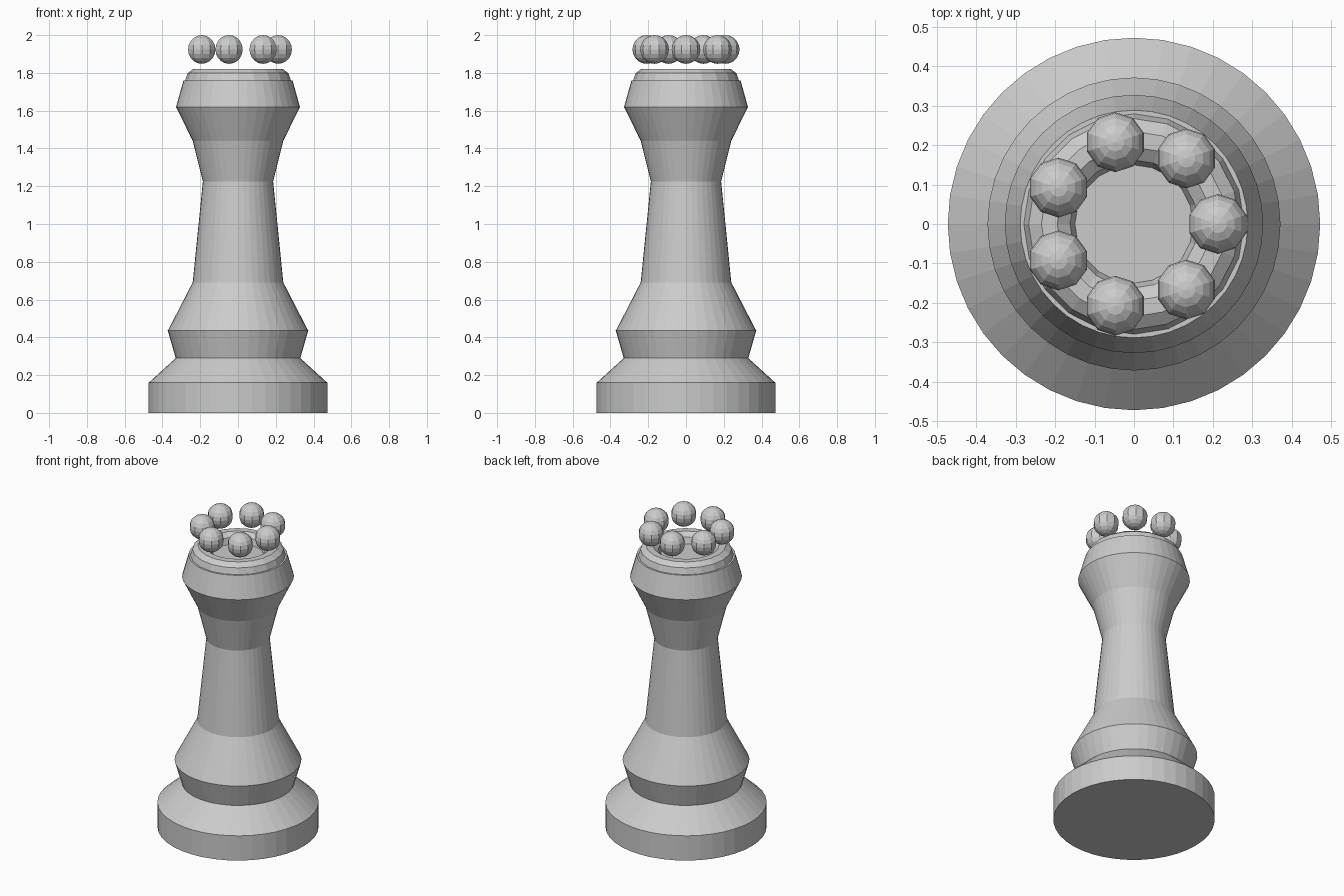
import bpy, bmesh, math
from mathutils import Matrix

if "Cube" in bpy.data.objects:
    bpy.data.objects.remove(bpy.data.objects["Cube"])

grey = bpy.data.materials.new("light_grey")
grey.diffuse_color = (0.6, 0.6, 0.6, 1)
grey.use_nodes = True
grey.node_tree.nodes["Principled BSDF"].inputs["Base Color"].default_value = grey.diffuse_color


def finish(name, bm):
    bmesh.ops.recalc_face_normals(bm, faces=bm.faces)
    mesh = bpy.data.meshes.new(name)
    bm.to_mesh(mesh)
    bm.free()
    mesh.materials.append(grey)
    obj = bpy.data.objects.new(name, mesh)
    bpy.context.collection.objects.link(obj)
    return obj


def lathe(name, profile, sides, closed=False):
    """Turn a (radius, height) profile around z, capped unless it is a closed loop."""
    bm = bmesh.new()
    rings = []
    for r, z in profile:
        angles = [2 * math.pi * i / sides for i in range(sides)]
        rings.append([bm.verts.new((r * math.cos(a), r * math.sin(a), z)) for a in angles])
    pairs = list(zip(rings, rings[1:]))
    if closed:
        pairs.append((rings[-1], rings[0]))
    else:
        bm.faces.new(rings[0])
        bm.faces.new(rings[-1])
    for low, high in pairs:
        for i in range(sides):
            j = (i + 1) % sides
            bm.faces.new((low[i], low[j], high[j], high[i]))
    return finish(name, bm)


# Turned body: foot, collar, stem and flared head
lathe("body", [(0.473, 0), (0.473, 0.16), (0.33, 0.29), (0.372, 0.435),
               (0.24, 0.69), (0.186, 1.225), (0.24, 1.44), (0.328, 1.62),
               (0.289, 1.76)], 40)

# Rounded rim half sunk into the top of the head
rim = [(0.215 + 0.065 * math.cos(math.radians(36 * i)),
        1.76 + 0.065 * math.sin(math.radians(36 * i))) for i in range(10)]
lathe("crown_rim", rim, 20, closed=True)

# Ring of seven crown beads
for k in range(7):
    a = 2 * math.pi * k / 7
    bm = bmesh.new()
    bmesh.ops.create_uvsphere(
        bm, u_segments=10, v_segments=10, radius=0.076,
        matrix=Matrix.Translation((0.213 * math.cos(a), 0.213 * math.sin(a), 1.924)))
    finish(f"crown_bead_{k + 1}", bm)
